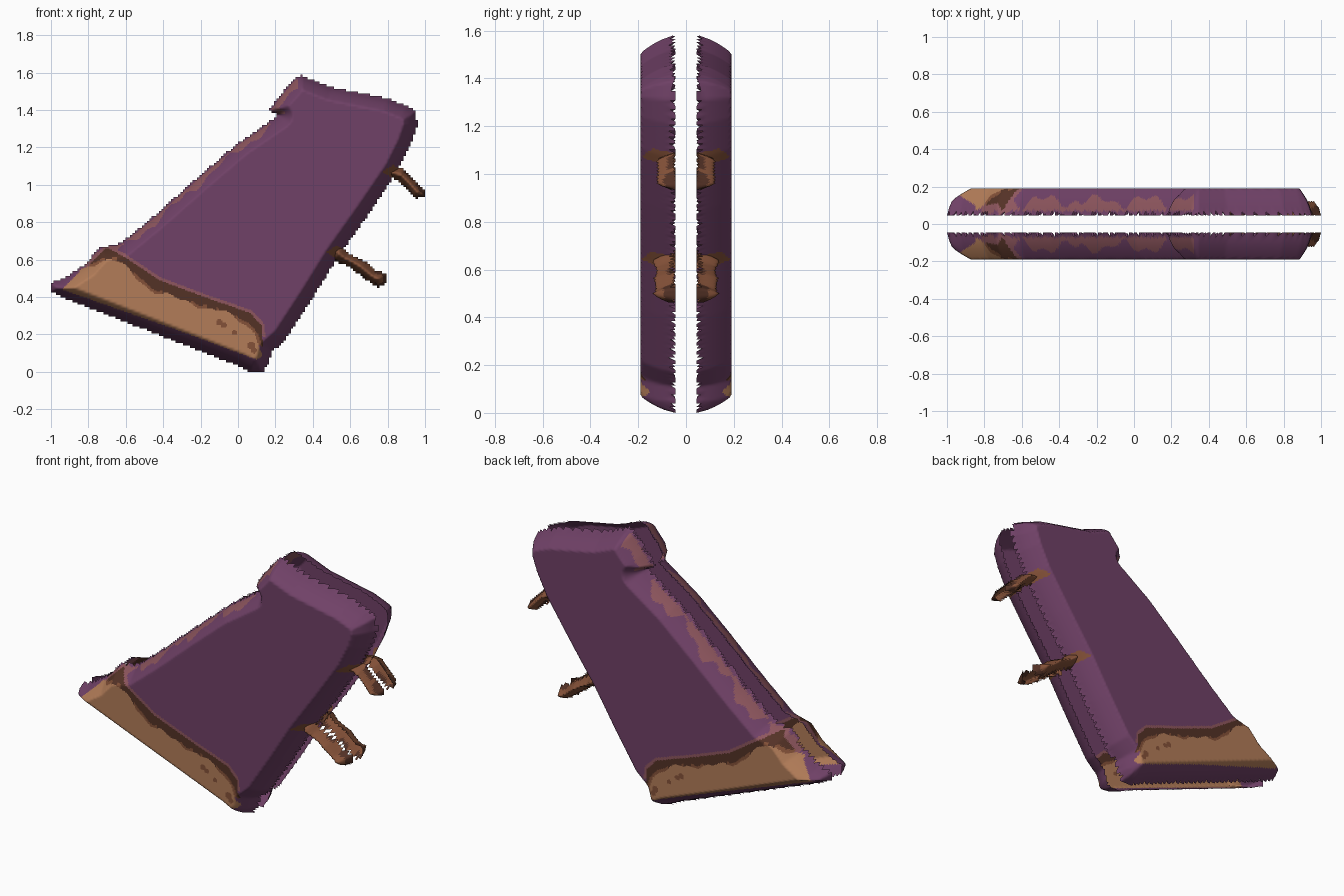
import bpy, bmesh, math
from mathutils import Vector

if "Cube" in bpy.data.objects:
    bpy.data.objects.remove(bpy.data.objects["Cube"])

CELLS = 156
STEP = 2 / CELLS


def srgb(r, g, b):
    return [((c / 255 + 0.055) / 1.055) ** 2.4 for c in (r, g, b)] + [1]


def material(name, *rgb):
    m = bpy.data.materials.new(name)
    m.diffuse_color = srgb(*rgb)
    m.use_nodes = True
    m.node_tree.nodes["Principled BSDF"].inputs["Base Color"].default_value = m.diffuse_color
    return m


MATS = [material("purple", 112, 65, 103), material("tan", 178, 124, 88),
        material("dark brown", 84, 50, 38), material("brown", 132, 81, 56),
        material("dusty mauve", 142, 86, 94)]
PURPLE, TAN, DARK, BROWN, MAUVE = range(5)


def signed_distance(p, poly):
    """Distance to the outline, positive inside."""
    x, y = p
    inside, best = False, 9
    ax, ay = poly[-1]
    for bx, by in poly:
        dx, dy = bx - ax, by - ay
        t = ((x - ax) * dx + (y - ay) * dy) / (dx * dx + dy * dy)
        t = min(1, max(0, t))
        best = min(best, (x - ax - t * dx) ** 2 + (y - ay - t * dy) ** 2)
        if (ay > y) != (by > y) and x < dx * (y - ay) / dy + ax:
            inside = not inside
        ax, ay = bx, by
    return math.sqrt(best) if inside else -math.sqrt(best)


def puffed_shell(name, outline, rule):
    """Inflate an outline into an open shell and mirror it front to back."""
    bm = bmesh.new()
    verts = {}

    def vert(i, j):
        if (i, j) not in verts:
            x, z = -1 + i * STEP, j * STEP
            d = max(0.004, signed_distance((x, z), outline) + 0.004)
            verts[i, j] = bm.verts.new((x, -min(0.19, 0.70 * math.sqrt(d)), z))
        return verts[i, j]

    for i in range(CELLS):
        for j in range(int(1.6 / STEP)):
            c = (-1 + (i + .5) * STEP, (j + .5) * STEP)
            if signed_distance(c, outline) > -0.002:
                bm.faces.new([vert(i, j), vert(i + 1, j),
                              vert(i + 1, j + 1), vert(i, j + 1)])
    # finer faces so the colour borders stay smooth
    bmesh.ops.subdivide_edges(bm, edges=bm.edges[:], cuts=1, use_grid_fill=True)
    for f in bm.faces:
        c = f.calc_center_median()
        f.material_index = rule(Vector((c.x, c.z)))
        f.smooth = True
    me = bpy.data.meshes.new(name)
    bm.to_mesh(me)
    bm.free()
    for m in MATS:
        me.materials.append(m)
    ob = bpy.data.objects.new(name, me)
    bpy.context.collection.objects.link(ob)
    mod = ob.modifiers.new("back half", 'MIRROR')
    mod.use_axis = (False, True, False)
    mod.use_mirror_merge = False


# main slab outline, seen from the front
slab = [(-1, .475), (-1, .43), (-.9, .385), (0, .035), (.07, 0), (.13, 0),
        (.16, .04), (.18, .11), (.25, .17), (.4, .40), (.53, .61),
        (.7, .85), (.85, 1.07), (.92, 1.21), (.955, 1.31), (.95, 1.39),
        (.9, 1.42), (.8, 1.46), (.65, 1.49), (.5, 1.52), (.34, 1.583),
        (.3, 1.565), (.22, 1.47), (.17, 1.40), (.22, 1.37), (0, 1.22),
        (-.2, 1.05), (-.45, .83), (-.62, .69), (-.74, .66), (-.82, .57),
        (-.93, .50)]
# worn end: bare panel and the torn dark edge above it
bare = [(-.94, .44), (-.84, .54), (-.74, .595), (-.66, .60), (-.6, .555),
        (-.47, .44), (-.31, .385), (-.07, .315), (.03, .265), (.085, .215),
        (.13, .085), (.10, .065), (-.3, .215)]
torn = [(-.80, .57), (-.76, .61), (-.70, .665), (-.6, .61), (-.42, .49),
        (-.18, .40), (.065, .315), (.125, .25), (.135, .13), (.1, .15),
        (-.1, .2), (-.5, .4)]
strap_roots = [Vector((.53, .64)), Vector((.83, 1.07))]
spots = [(-.02, .21, .014), (-.1, .265, .018), (-.075, .25, .016),
         (.07, .14, .02), (.085, .115, .016)]


def slab_colour(p):
    w = 0.010 * math.sin(23 * p.x) + 0.007 * math.sin(57 * p.x + 1)
    if p.y < .72 and p.x < .2:
        if any((p - Vector(s[:2])).length < s[2] for s in spots):
            return BROWN
        # only the upper border of the bare panel is ragged
        upper = p.y > .24 - .33 * p.x
        db = signed_distance((p.x, p.y + (w if upper else 0)), bare)
        if db > 0:
            return TAN
        dt = signed_distance(p, torn)
        if dt > 0:
            return BROWN if db > -0.016 and w > 0 else DARK
        if dt > -0.016 and p.y > .24 - .38 * p.x:
            return MAUVE
    if min(abs(p.x - r.x) * .6 + abs(p.y - r.y) for r in strap_roots) < 0.036:
        return BROWN
    # faded patches along the upper left rim and the notch
    if p.y > 1.14 + .86 * p.x and -.70 < p.x < .17:
        d = signed_distance(p, slab)
        if 0.006 < d < 0.028 + 1.2 * w:
            return MAUVE
    if p.y > 1.38 and p.x < .32:
        if 0.006 < signed_distance(p, slab) < 0.036 + w:
            return MAUVE
    return PURPLE


puffed_shell("slab", slab, slab_colour)

# two short straps on the right edge
lower = [(.49, .66), (.55, .68), (.59, .635), (.68, .59), (.735, .54),
         (.79, .525), (.79, .475), (.75, .45), (.70, .485), (.60, .56),
         (.51, .60)]
upper = [(.80, 1.09), (.88, 1.085), (.93, 1.035), (1, .96), (1, .935),
         (.945, .93), (.90, .985), (.86, 1.025), (.79, 1.05)]


def strap_rule(outline, tip_x):
    def rule(p):
        d = signed_distance(p, outline)
        if p.x > tip_x and d < 0.014 or d < 0.008 and math.sin(50 * p.x) > .3:
            return DARK
        return BROWN
    return rule


puffed_shell("lower_strap", lower, strap_rule(lower, .73))
puffed_shell("upper_strap", upper, strap_rule(upper, .95))
